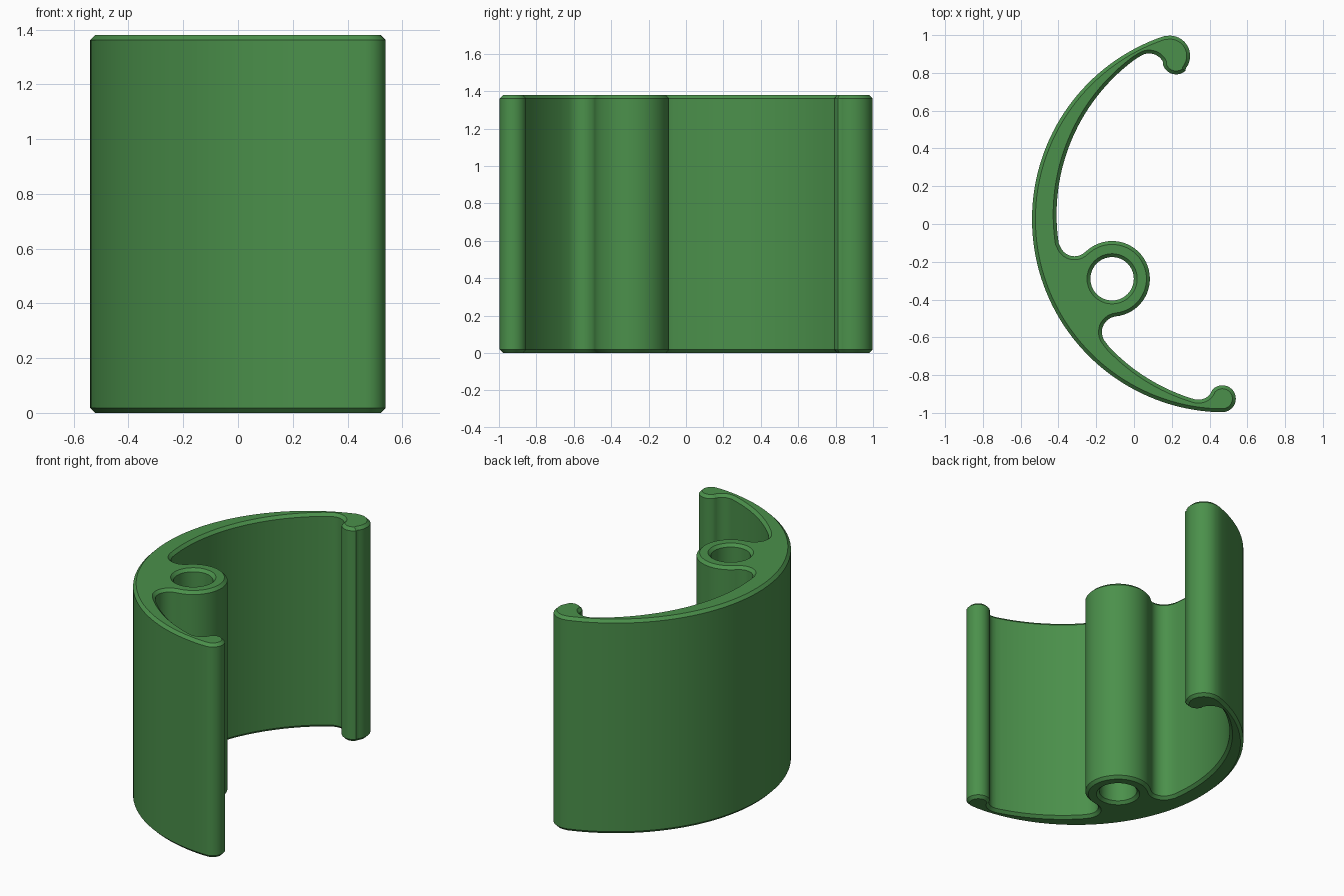
import bpy, bmesh, math
from mathutils import Vector

if "Cube" in bpy.data.objects:
    bpy.data.objects.remove(bpy.data.objects["Cube"])

HEIGHT, CHAMFER = 1.38, 0.018


def arc(cx, cy, r, a0, a1, n):
    """Points along an arc in degrees, leaving out the first one."""
    angles = [math.radians(a0 + (a1 - a0) * i / n) for i in range(1, n + 1)]
    return [Vector((cx + r * math.cos(a), cy + r * math.sin(a))) for a in angles]


# Clockwise outline: chained tangent arcs (centre x, y, radius, start, end, steps)
ARCS = [
    (0.61, 0.05, 1.02, 124.5, 188.6, 32),        # upper inner wall
    (-0.315, -0.09, 0.081, 188.6, 315, 14),      # fillet above boss
    (-0.116, -0.29, 0.20, 135, -84, 36),         # boss
    (-0.087, -0.572, 0.083, 96, 221.7, 14),      # fillet below boss
    (0.61, 0.05, 1.02, 221.7, 253.6, 18),        # lower inner wall
    (0.343, -0.855, 0.075, 253.6, 331, 9),       # fillet at lower bead
    (0.468, -0.925, 0.071, 151, -91, 26),        # lower bead
    (0.482, 0.025, 1.022, 269, 108.6, 72),       # outer wall
    (0.19, 0.89, 0.107, 108.6, -38, 20),         # upper hook, wide end
    (0.223, 0.865, 0.073, -38, -162.4, 14),      # upper hook, tip
    (0.08, 0.82, 0.083, 17.6, 124.5, 12),        # fillet inside hook
]
outline = [p for a in ARCS for p in arc(*a)]
hole = arc(-0.116, -0.29, 0.115, 0, 360, 40)


def inset(loop, d):
    """Move a loop into the material, which lies right of travel."""
    out = []
    for i, p in enumerate(loop):
        t = (loop[(i + 1) % len(loop)] - loop[i - 1]).normalized()
        out.append(p + Vector((t.y, -t.x)) * d)
    return out


bm = bmesh.new()
caps = {0: [], 3: []}
for loop in (outline, hole):
    small = inset(loop, CHAMFER)
    levels = [(small, 0), (loop, CHAMFER), (loop, HEIGHT - CHAMFER), (small, HEIGHT)]
    rings = [[bm.verts.new((p.x, p.y, z)) for p in pts] for pts, z in levels]
    n = len(loop)
    # Walls and chamfers
    for lo, hi in zip(rings, rings[1:]):
        for i in range(n):
            j = (i + 1) % n
            bm.faces.new((lo[j], lo[i], hi[i], hi[j]))
    for k in caps:
        caps[k] += [bm.edges.get((rings[k][i], rings[k][(i + 1) % n])) for i in range(n)]
# Flat ends with the bore left open
for edges in caps.values():
    bmesh.ops.triangle_fill(bm, use_beauty=True, use_dissolve=False, edges=edges)
bmesh.ops.recalc_face_normals(bm, faces=bm.faces)

mesh = bpy.data.meshes.new("curved_clip")
bm.to_mesh(mesh)
bm.free()
clip = bpy.data.objects.new("curved_clip", mesh)
bpy.context.collection.objects.link(clip)

green = bpy.data.materials.new("green")
green.diffuse_color = (0.07, 0.28, 0.07, 1)
green.use_nodes = True
green.node_tree.nodes["Principled BSDF"].inputs["Base Color"].default_value = green.diffuse_color
mesh.materials.append(green)

bpy.context.view_layer.objects.active = clip
clip.select_set(True)
bpy.ops.object.shade_smooth_by_angle(angle=math.radians(30))
